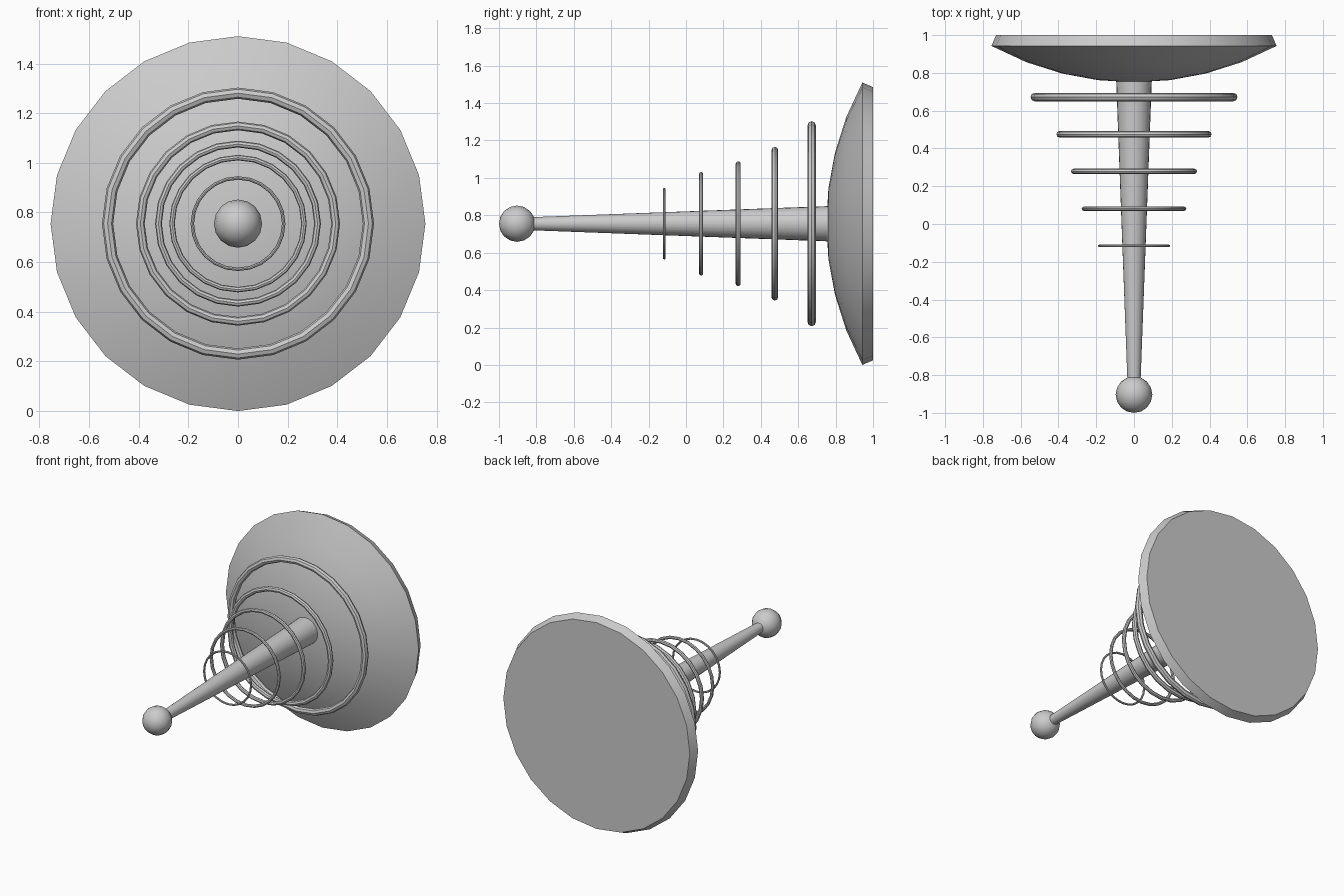
import bpy, math

if "Cube" in bpy.data.objects:
    bpy.data.objects.remove(bpy.data.objects["Cube"])

AXIS_Z = 0.755


def lathe(name, profile, sides, closed=False):
    """Spin (radius, y) points around the horizontal axis; r = 0 makes a pole."""
    verts, faces, rings = [], [], []
    for r, y in profile:
        n = 1 if r == 0 else sides
        rings.append(list(range(len(verts), len(verts) + n)))
        for i in range(n):
            a = 2 * math.pi * i / sides
            verts.append((r * math.sin(a), y, AXIS_Z + r * math.cos(a)))
    pairs = list(zip(rings, rings[1:]))
    if closed:
        pairs.append((rings[-1], rings[0]))
    for a, b in pairs:
        for i in range(sides):
            j = (i + 1) % sides
            quad = [a[i % len(a)], a[j % len(a)], b[j % len(b)], b[i % len(b)]]
            faces.append(list(dict.fromkeys(quad)))
    # flat caps on open ends
    if not closed:
        if len(rings[0]) > 1:
            faces.append(rings[0][::-1])
        if len(rings[-1]) > 1:
            faces.append(rings[-1])
    # profiles run front to back, so flip to face outwards
    mesh = bpy.data.meshes.new(name)
    mesh.from_pydata(verts, [], [f[::-1] for f in faces])
    mesh.update()
    obj = bpy.data.objects.new(name, mesh)
    bpy.context.collection.objects.link(obj)
    bpy.ops.object.select_all(action='DESELECT')
    obj.select_set(True)
    bpy.context.view_layer.objects.active = obj
    bpy.ops.object.shade_smooth_by_angle(angle=math.radians(32))
    return obj


# domed dish with a bevelled rim and flat back
R = 1.575
dome = [(r, 0.75 + R - math.sqrt(R * R - r * r))
        for r in (0, 0.19, 0.38, 0.57, 0.755)]
lathe("dish", dome + [(0.73, 1.0)], 24)

# tapered rod, sunk into the ball and the dish
lathe("rod", [(0.033, -0.88), (0.095, 0.78)], 24)

# ball tip
BALL = 0.097
ball = [(0 if k in (0, 8) else BALL * math.sin(math.pi * k / 8),
         -0.903 - BALL * math.cos(math.pi * k / 8)) for k in range(9)]
lathe("ball_tip", ball, 16)

# floating rings: y, outer radius, tube radius
RINGS = [(-0.116, 0.191, 0.007), (0.081, 0.277, 0.011), (0.279, 0.334, 0.0135),
         (0.475, 0.411, 0.0175), (0.672, 0.548, 0.0225)]
for n, (y, outer, tube) in enumerate(RINGS, 1):
    section = [(outer - tube + tube * math.sin(2 * math.pi * k / 8),
                y - tube * math.cos(2 * math.pi * k / 8)) for k in range(8)]
    lathe(f"ring_{n}", section, 24, closed=True)
